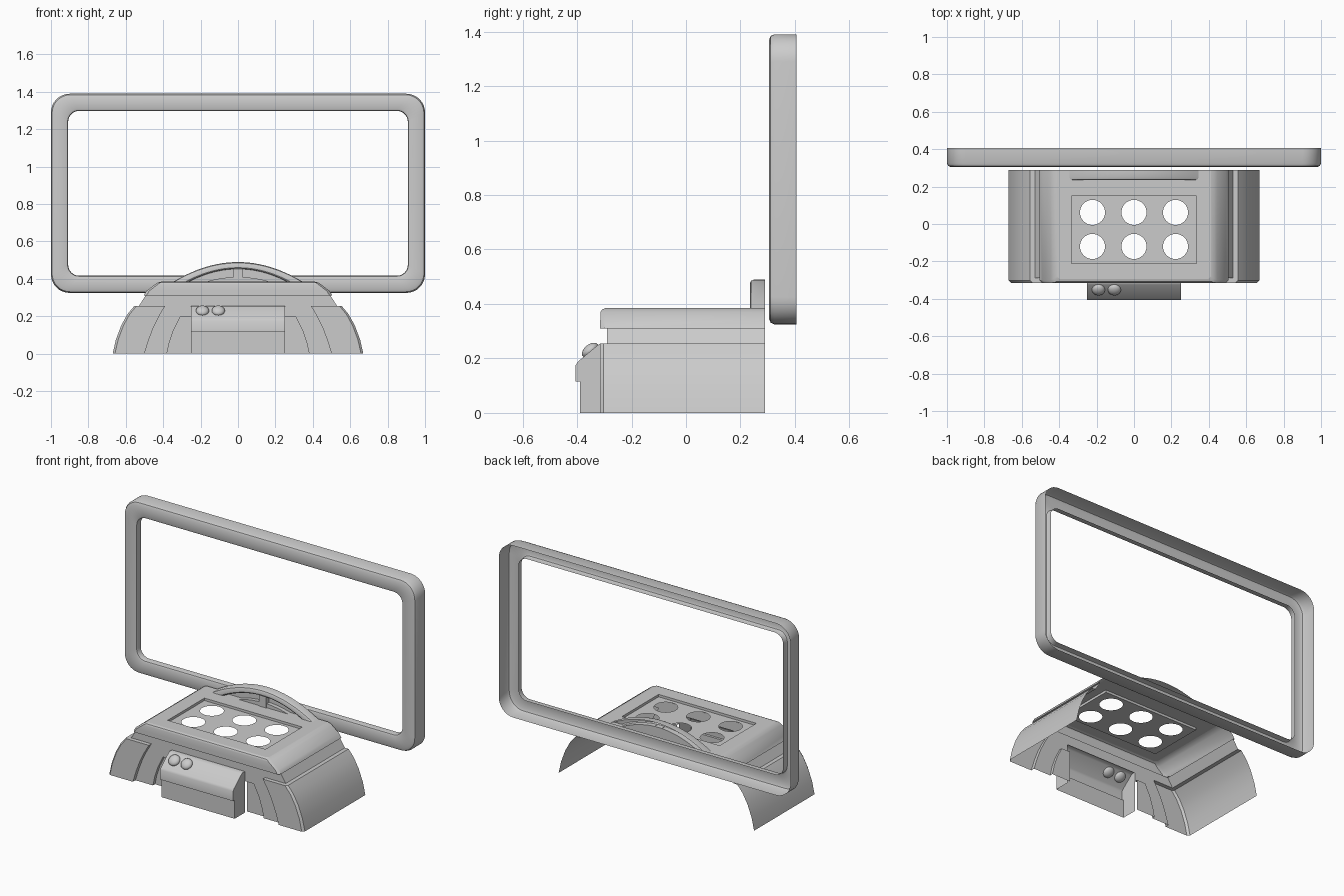
import bpy
import bmesh
import math
from mathutils import Vector

if "Cube" in bpy.data.objects:
    bpy.data.objects.remove(bpy.data.objects["Cube"])

GREY = (0.6, 0.6, 0.6, 1)
mat = bpy.data.materials.new("light grey plastic")
mat.use_nodes = True
mat.diffuse_color = GREY
mat.node_tree.nodes["Principled BSDF"].inputs["Base Color"].default_value = GREY

BACK, FRONT, NECK = 0.29, -0.315, -0.29


def finish(name, bm, mirror=False):
    bmesh.ops.remove_doubles(bm, verts=bm.verts, dist=0.0001)
    bmesh.ops.recalc_face_normals(bm, faces=bm.faces)
    mesh = bpy.data.meshes.new(name)
    bm.to_mesh(mesh)
    bm.free()
    mesh.materials.append(mat)
    ob = bpy.data.objects.new(name, mesh)
    bpy.context.collection.objects.link(ob)
    bpy.ops.object.select_all(action='DESELECT')
    ob.select_set(True)
    bpy.context.view_layer.objects.active = ob
    bpy.ops.object.shade_smooth_by_angle(angle=math.radians(35))
    if mirror:
        ob.modifiers.new("Mirror", 'MIRROR')
    return ob


def loft(name, rows, closed=False, mirror=False):
    """Skin a sheet over rows of points."""
    bm = bmesh.new()
    grid = [[bm.verts.new(p) for p in row] for row in rows]
    n = len(rows[0])
    for a, b in zip(grid, grid[1:]):
        for i in range(n if closed else n - 1):
            j = (i + 1) % n
            bm.faces.new((a[i], a[j], b[j], b[i]))
    return finish(name, bm, mirror)


def plate(name, loops, mirror=False):
    """Fill a flat outline, further loops are holes."""
    bm = bmesh.new()
    edges = []
    for loop in loops:
        vs = [bm.verts.new(p) for p in loop]
        edges += [bm.edges.new((a, b)) for a, b in zip(vs, vs[1:] + vs[:1])]
    bmesh.ops.triangle_fill(bm, edges=edges, use_beauty=True, use_dissolve=False)
    return finish(name, bm, mirror)


def at_y(profile, y):
    return [(x, y, z) for x, z in profile]


def rect(x, y0, y1, z):
    return [(-x, y0, z), (x, y0, z), (x, y1, z), (-x, y1, z)]


def round_rect(inset, y):
    r = 0.1 - inset * 0.45
    hx, hz, mid = 1 - inset - r, 0.5325 - inset - r, 0.8575
    pts = []
    for k, (sx, sz) in enumerate([(1, 1), (-1, 1), (-1, -1), (1, -1)]):
        for i in range(9):
            a = math.pi / 2 * (k + i / 8)
            pts.append((sx * hx + r * math.cos(a), y, mid + sz * hz + r * math.sin(a)))
    return pts


# Hollow screen frame, open at the back
levels = [(0, 0.405), (0, 0.325), (0.006, 0.311), (0.02, 0.305),
          (0.08, 0.305), (0.089, 0.309), (0.092, 0.318), (0.092, 0.345)]
loft("screen_frame", [round_rect(i, y) for i, y in levels], closed=True)

# Curved side fenders with stepped front faces
outer = [(0.555, 0.255), (0.592, 0.21), (0.625, 0.15), (0.653, 0.075), (0.67, 0)]
inner = [(0.39, 0.255), (0.42, 0.205), (0.45, 0.145), (0.477, 0.075), (0.5, 0)]
bevel = [(x - 0.012, z) for x, z in outer]
loft("side_fenders", [at_y(outer, BACK), at_y(outer, -0.302), at_y(bevel, FRONT),
                      at_y(inner, FRONT), at_y(inner, NECK)], mirror=True)
z = 0.255
loft("fender_ledges", [[(0.555, BACK, z), (0.555, -0.302, z), (0.543, FRONT, z), (0.39, FRONT, z)],
                       [(0.53, BACK, z), (0.53, NECK, z), (0.53, NECK, z), (0.39, NECK, z)]],
     mirror=True)

# Neck between the fenders and the lid
neck = [(0.53, 0.255), (0.495, 0.31)]
loft("neck_sides", [at_y(neck, BACK), at_y(neck, NECK)], mirror=True)
arch = [(0.38, 0), (0.367, 0.06), (0.345, 0.125), (0.31, 0.195), (0.25, 0.195)]
outline = inner[::-1] + neck + [(0, 0.31), (0, 0.25), (0.25, 0.25)] + arch[::-1]
plate("front_panel", [at_y(outline, NECK)], mirror=True)

# Recessed panel beside the control box
loft("recess_edges", [at_y(arch, NECK), at_y(arch, -0.27)], mirror=True)
plate("recess_panels", [at_y(arch + [(0.25, 0)], -0.27)], mirror=True)

# Lid rim, open at the back
rim = [(0.495, NECK, 0.31), (0.505, FRONT, 0.31), (0.49, FRONT, 0.335),
       (0.445, -0.314, 0.37), (0.43, -0.308, 0.38), (0.412, -0.295, 0.385)]
loft("lid_rim", [[(-x, BACK, z), (-x, y + 0.015, z), (-x + 0.015, y, z),
                  (x - 0.015, y, z), (x, y + 0.015, z), (x, BACK, z)] for x, y, z in rim])

# Lid top with a sunken panel and six round openings
x, y, z = rim[-1]
top = [(-x, BACK, z), (-x, y + 0.015, z), (-x + 0.015, y, z),
       (x - 0.015, y, z), (x, y + 0.015, z), (x, BACK, z)]
plate("lid_top", [top, rect(0.335, -0.21, 0.15, z)])
loft("sunken_edge", [rect(0.335, -0.21, 0.15, z), rect(0.335, -0.21, 0.15, 0.37)], closed=True)
holes = [[(cx + 0.067 * math.cos(a), cy + 0.067 * math.sin(a), 0.37)
          for a in (math.tau * i / 32 for i in range(32))]
         for cx in (-0.222, 0, 0.222) for cy in (0.062, -0.12)]
plate("sunken_panel", [rect(0.335, -0.21, 0.15, 0.37)] + holes)


# Arched handle with a back plate, a low sill and a centre post
def bow(half, rise, y, steps=24):
    xs = [half * (2 * i / steps - 1) for i in range(steps + 1)]
    return [(x, y, 0.385 + rise * (1 - (x / half) ** 2)) for x in xs]


loft("handle_arch", [bow(0.345, 0.105, BACK), bow(0.345, 0.105, 0.25),
                     bow(0.34, 0.1, 0.239), bow(0.325, 0.092, 0.235),
                     bow(0.28, 0.075, 0.235), bow(0.265, 0.069, 0.24), bow(0.262, 0.068, 0.27)])
plate("handle_back_plate", [bow(0.262, 0.068, 0.27)])
loft("handle_sill", [bow(0.17, 0.025, 0.27), bow(0.17, 0.025, 0.245), bow(0.16, 0, 0.245)])
post = [(0.025, 0.385), (0.025, 0.455)]
loft("handle_post", [at_y(p, y) for p, y in
                     [(post, 0.27), (post, 0.24), ([(-x, z) for x, z in post], 0.24),
                      ([(-x, z) for x, z in post], 0.27)]])

# Control box with a sloped top and a stepped front
side = [(NECK, 0.255), (-0.315, 0.255), (-0.325, 0.248), (-0.398, 0.187), (-0.405, 0.175),
        (-0.405, 0.115), (-0.39, 0.115), (-0.39, 0)]
loft("control_box", [[(x, y, z) for y, z in side] for x in (-0.25, 0.25)])
plate("control_box_sides", [[(0.25, y, z) for y, z in side + [(NECK, 0)]]], mirror=True)

# Domed buttons on the slope
for i, bx in enumerate((-0.19, -0.105)):
    bm = bmesh.new()
    bmesh.ops.create_uvsphere(bm, u_segments=24, v_segments=12, radius=0.035)
    bmesh.ops.scale(bm, vec=Vector((1, 1, 0.6)), verts=bm.verts)
    button = finish(f"button_{i + 1}", bm)
    button.location = (bx, -0.352, 0.23)
    button.rotation_euler.x = math.radians(40)
